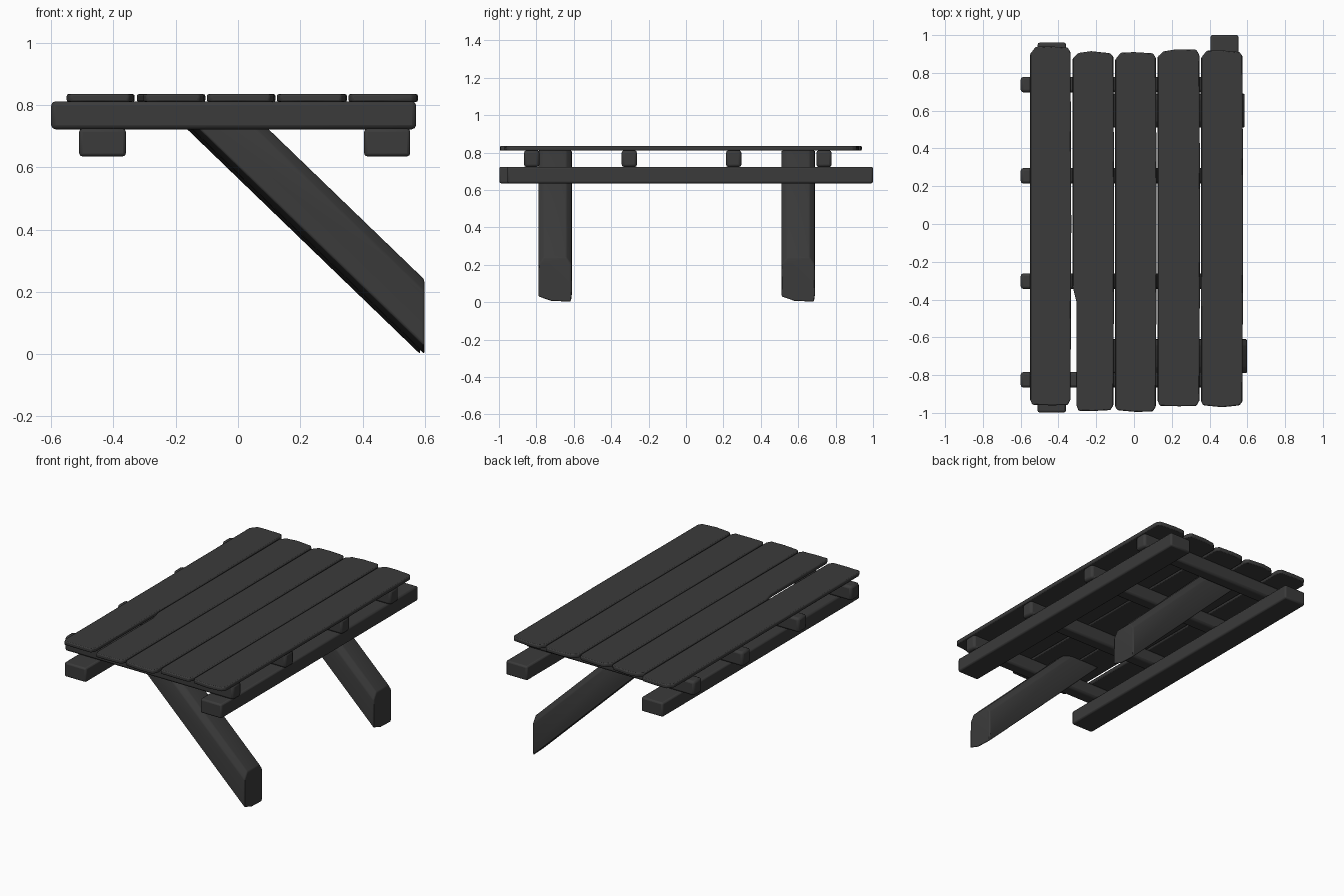
import bpy
import bmesh
import random
from math import radians

random.seed(4)
if "Cube" in bpy.data.objects:
    bpy.data.objects.remove(bpy.data.objects["Cube"])

COLOUR = (0.043, 0.043, 0.043, 1)
wood = bpy.data.materials.new("dark weathered wood")
wood.use_nodes = True
wood.diffuse_color = COLOUR
wood.node_tree.nodes["Principled BSDF"].inputs["Base Color"].default_value = COLOUR


def prism(name, ring_a, ring_b, bevel=0.0):
    """Closed solid between two matching rings of points, with softened edges."""
    bm = bmesh.new()
    a = [bm.verts.new(p) for p in ring_a]
    b = [bm.verts.new(p) for p in ring_b]
    bm.faces.new(a)
    bm.faces.new(b[::-1])
    n = len(a)
    for i in range(n):
        j = (i + 1) % n
        bm.faces.new((a[i], b[i], b[j], a[j]))
    bmesh.ops.recalc_face_normals(bm, faces=bm.faces)
    mesh = bpy.data.meshes.new(name)
    bm.to_mesh(mesh)
    bm.free()
    mesh.materials.append(wood)
    obj = bpy.data.objects.new(name, mesh)
    bpy.context.collection.objects.link(obj)
    if bevel:
        mod = obj.modifiers.new("worn edges", "BEVEL")
        mod.width = bevel
        mod.segments = 2
        mod.limit_method = "ANGLE"
    bpy.ops.object.select_all(action="DESELECT")
    obj.select_set(True)
    bpy.context.view_layer.objects.active = obj
    bpy.ops.object.shade_smooth_by_angle(angle=radians(50))
    return obj


def beam(name, x0, x1, y0, y1, z0, z1, bevel):
    ring = [(x0, y0), (x1, y0), (x1, y1), (x0, y1)]
    return prism(name, [(x, y, z0) for x, y in ring], [(x, y, z1) for x, y in ring], bevel)


def plank(name, x0, x1, y0, y1, notch):
    """Top board with uneven sawn ends; notch narrows the front part of its right edge."""
    def wobble():
        return random.uniform(0, 0.012)
    w = x1 - x0
    ring = [(x0 + notch + 0.012, y0 + wobble()), (x0 + w * 0.5, y0),
            (x1 - 0.02, y0 + wobble()), (x1 - 0.004, y0 + 0.03),
            (x1, 0), (x1 - 0.004, y1 - 0.03), (x1 - 0.02, y1 - wobble()),
            (x0 + w * 0.45, y1), (x0 + 0.03, y1 - wobble()), (x0, y1 - 0.04),
            (x0, -0.33), (x0 + notch, -0.41), (x0 + notch, y0 + 0.03)]
    return prism(name, [(x, y, 0.81) for x, y in ring],
                 [(x, y, 0.835) for x, y in ring], 0.006)


# Table top boards
boards = [(-0.55, -0.332, -0.96, 0.94, 0), (-0.325, -0.105, -0.99, 0.915, 0.02),
          (-0.1, 0.12, -0.995, 0.91, 0), (0.125, 0.35, -0.965, 0.925, 0),
          (0.355, 0.578, -0.97, 0.92, 0)]
for i, b in enumerate(boards):
    plank(f"top_plank_{i + 1}", *b)

# Cross joists beneath the boards
for i, y in enumerate((-0.825, -0.303, 0.255, 0.738)):
    beam(f"cross_joist_{i + 1}", -0.6, 0.572, y - 0.041, y + 0.041, 0.722, 0.812, 0.014)

# Long rails beneath the joists
beam("right_rail", -0.51, -0.36, -0.998, 0.96, 0.635, 0.724, 0.01)
beam("left_rail", 0.405, 0.553, -0.955, 1.0, 0.635, 0.724, 0.01)

# Slanted legs: hewn section (y, height), cut upright at the foot and level at the top
SECTION = [(-0.09, 0.028), (-0.02, 0.004), (0.085, 0), (0.09, 0.04), (0.088, 0.2),
           (0.06, 0.24), (-0.06, 0.24), (-0.088, 0.2)]
SLOPE = 0.965
for name, y, foot_x in (("front_leg", -0.7, 0.598), ("back_leg", 0.6, 0.585)):
    foot = [(foot_x, y + dy, h) for dy, h in SECTION]
    top = [(foot_x - (0.81 - h) / SLOPE, y + dy, 0.81) for dy, h in SECTION]
    prism(name, foot, top, 0.006)
